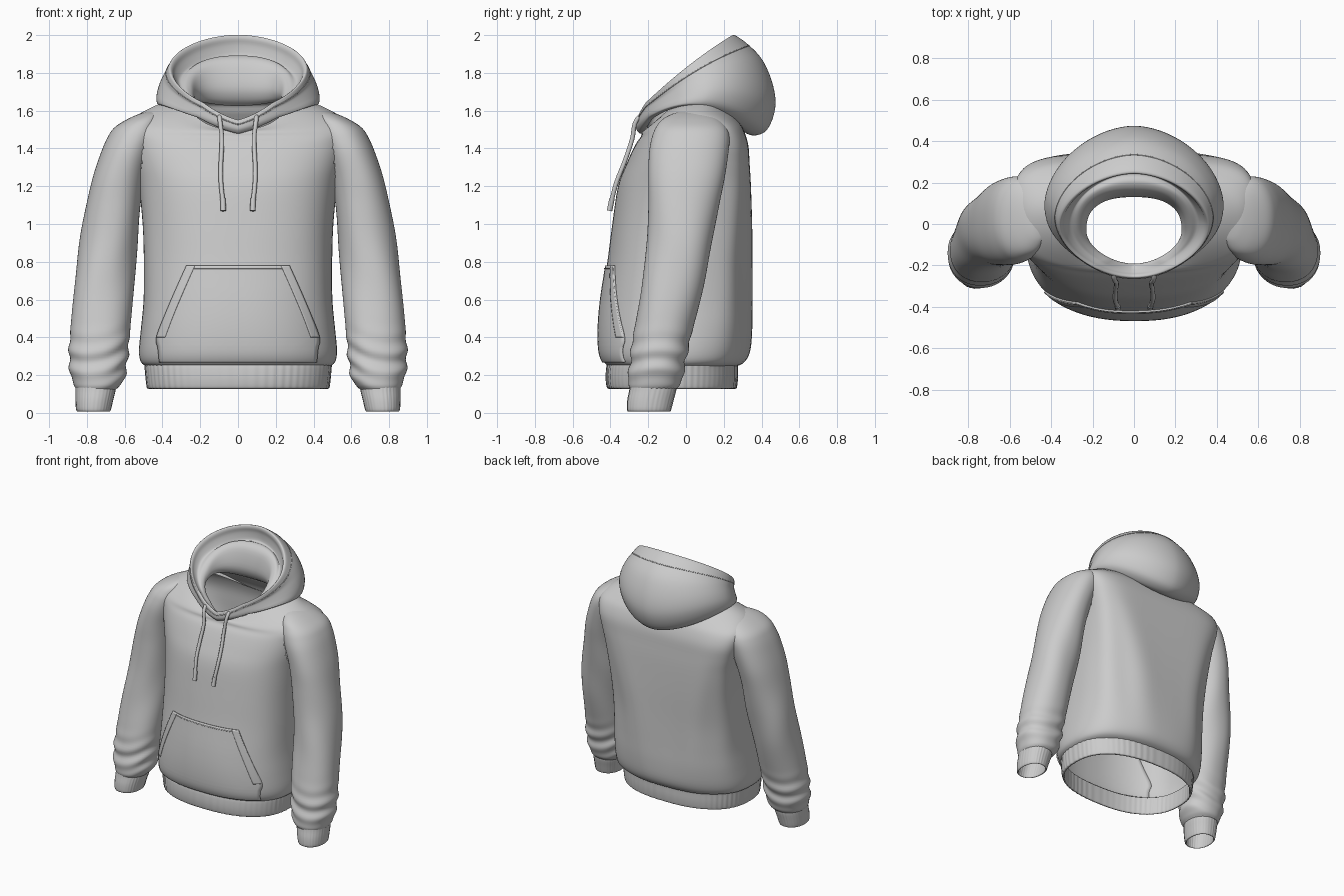
import bpy, bmesh, math
from mathutils import Vector
from mathutils.bvhtree import BVHTree

if "Cube" in bpy.data.objects:
    bpy.data.objects.remove(bpy.data.objects["Cube"])

def spow(v, n):
    return math.copysign(abs(v) ** (2 / n), v)

def dense(rings, k):
    # Catmull-Rom interpolation between key rings
    out = []
    for i in range(len(rings) - 1):
        p = [rings[max(0, min(len(rings) - 1, i + d))] for d in (-1, 0, 1, 2)]
        for j in range(k):
            t = j / k
            out.append([0.5 * (2 * b + (c - a) * t + (2 * a - 5 * b + 4 * c - d) * t * t
                               + (3 * b - a - 3 * c + d) * t ** 3) for a, b, c, d in zip(*p)])
    return out + [list(rings[-1])]

def ring_point(r, a, vee=0, f=1.0):
    # ring: centre x, half width, front y, back y, z at front / side / back, squareness front / back
    cx, hw, yf, yb, zf, zs, zb, n, nb = r
    n = n if math.cos(a) > 0 else nb
    c, s = spow(math.cos(a), n), spow(math.sin(a), n)
    d = min(a, 2 * math.pi - a)
    z = zs + c * (zf - zb) / 2 + c * c * ((zf + zb) / 2 - zs) - vee * max(0, 1 - d / 0.6)
    if vee:  # hood rings narrow towards the throat
        s *= 1 - 0.16 * max(0, c) ** 2
    return Vector((cx + f * hw * s, (yf + yb) / 2 - f * c * (yb - yf) / 2, z))

def loft(name, rings, segs=96, k=4, wrinkle=None, vee=0, mirror=False):
    bm = bmesh.new()
    rows = []
    for r in dense(rings, k):
        row = []
        for i in range(segs):
            a = 2 * math.pi * i / segs
            f = 1 + (wrinkle(a, r[5]) if wrinkle else 0)
            row.append(bm.verts.new(ring_point(r, a, vee, f)))
        rows.append(row)
    for p, q in zip(rows, rows[1:]):
        for i in range(segs):
            j = (i + 1) % segs
            bm.faces.new((p[i], p[j], q[j], q[i]))
    return finish(name, bm, mirror)

def finish(name, bm, mirror=False):
    bmesh.ops.recalc_face_normals(bm, faces=bm.faces)
    for f in bm.faces:
        f.smooth = True
    me = bpy.data.meshes.new(name)
    bm.to_mesh(me)
    bm.free()
    ob = bpy.data.objects.new(name, me)
    bpy.context.collection.objects.link(ob)
    if mirror:
        ob.modifiers.new("Mirror", 'MIRROR').use_mirror_merge = False
    return ob

def tube(name, pts, radius, mirror=False, cyclic=False):
    cu = bpy.data.curves.new(name, 'CURVE')
    cu.dimensions = '3D'
    cu.bevel_depth, cu.bevel_resolution, cu.resolution_u = radius, 3, 6
    cu.use_fill_caps = True
    sp = cu.splines.new('BEZIER')
    sp.bezier_points.add(len(pts) - 1)
    for b, p in zip(sp.bezier_points, pts):
        b.co = p
        b.handle_left_type = b.handle_right_type = 'AUTO'
    sp.use_cyclic_u = cyclic
    ob = bpy.data.objects.new(name, cu)
    bpy.context.collection.objects.link(ob)
    if mirror:
        ob.modifiers.new("Mirror", 'MIRROR')

def flat(z, hw, yf, yb, n=2.4, cx=0, zf=None, zb=None, nb=None):
    return (cx, hw, yf, yb, z if zf is None else zf, z, z if zb is None else zb, n, nb or n)

def gauss(v, m, w):
    return math.exp(-((v - m) / w) ** 2)

# torso with soft vertical folds, squarer across the back
def body_folds(a, z):
    back = max(0, -math.cos(a))
    return (0.016 * back * math.sin(9 * a + z) + 0.005 * math.sin(6 * a + 3 * z)) * gauss(z, 0.75, 0.45)

body = loft("body", [
    flat(0.245, .485, -.405, .265), flat(0.27, .515, -.435, .31), flat(0.33, .525, -.455, .34),
    flat(0.45, .515, -.458, .35, nb=2.6), flat(0.6, .502, -.445, .35, nb=2.8), flat(0.8, .50, -.415, .35, nb=3),
    flat(1.0, .505, -.39, .35, nb=3.6), flat(1.2, .525, -.36, .345, nb=4.5),
    flat(1.32, .55, -.315, .338, 2.6, nb=5), flat(1.42, .575, -.268, .33, 2.8, nb=5),
    flat(1.5, .59, -.24, .305, 2.8, zf=1.46, nb=4.2), flat(1.55, .56, -.235, .275, 2.6, zf=1.48, nb=3.2),
    flat(1.59, .50, -.23, .25, zf=1.49), flat(1.63, .40, -.22, .23, zf=1.495),
    flat(1.65, .27, -.20, .19, zf=1.50, zb=1.63),
], wrinkle=body_folds)

# ribbed waistband, folded to the inside
def rib(count, amp):
    return lambda a, z: amp * math.sin(count * a) * (0.6 + 0.4 * math.sin(5 * a))

loft("waistband", [
    flat(.27, .495, -.41, .28), flat(.25, .495, -.42, .275), flat(.19, .49, -.425, .275), flat(.14, .484, -.42, .27),
    flat(.13, .478, -.412, .264), flat(.14, .468, -.402, .254), flat(.26, .472, -.40, .255),
], segs=320, k=3, wrinkle=rib(64, .004))

# sleeves: sloping shoulder caps, bunched near the wrists
def sleeve_folds(a, z):
    low = gauss(z, .28, .11)
    return (0.05 * low * math.sin(58 * z + 2.2 * math.sin(a) + 1.5 * math.cos(2 * a))
            + 0.022 * gauss(z, .8, .35) * math.sin(9 * z + 3 * a))

def sl(z, x0, x1, y0, y1, zf=None, zb=None):
    return flat(z, (x1 - x0) / 2, y0, y1, 2.2, (x0 + x1) / 2, zf, zb)

sleeves = loft("sleeves", [
    sl(.125, .645, .855, -.295, -.055), sl(.15, .62, .87, -.305, -.03), sl(.20, .595, .885, -.305, -.015),
    sl(.28, .585, .895, -.295, 0), sl(.38, .575, .89, -.285, .02), sl(.5, .565, .882, -.265, .05),
    sl(.7, .55, .865, -.23, .10), sl(.9, .53, .84, -.205, .14), sl(1.1, .515, .802, -.20, .175),
    sl(1.25, .49, .768, -.20, .205), sl(1.38, .45, .725, -.195, .225), sl(1.46, .42, .69, -.18, .23),
    sl(1.51, .41, .655, -.16, .215), sl(1.55, .41, .595, -.13, .18), sl(1.58, .41, .53, -.08, .13),
    sl(1.595, .42, .48, -.03, .07),
], segs=64, k=7, wrinkle=sleeve_folds, mirror=True)

# open the armholes: remove sleeve skin inside the torso and torso skin inside the sleeves
def skin(ob):
    return BVHTree.FromPolygons([v.co for v in ob.data.vertices], [p.vertices[:] for p in ob.data.polygons])

tree, sleeve_tree = skin(body), skin(sleeves)

def buried(p, bvh, cx, cy):
    p = Vector((abs(p.x), p.y, p.z)) if cx else p
    loc, nrm, _, dist = bvh.find_nearest(p)
    out = nrm if nrm.dot(loc - Vector((cx, cy, loc.z - .05))) > 0 else -nrm
    return dist > .02 and (p - loc).dot(out) < 0

def trim(ob, test):
    bm = bmesh.new()
    bm.from_mesh(ob.data)
    bmesh.ops.delete(bm, geom=[v for v in bm.verts if test(v.co)], context='VERTS')
    bm.to_mesh(ob.data)
    bm.free()

trim(sleeves, lambda p: buried(p, tree, 0, 0))
trim(body, lambda p: 1.15 < p.z < 1.57 and abs(p.x) > .45 and buried(p, sleeve_tree, .59, .01))

# ribbed cuffs
loft("cuffs", [
    sl(.16, .645, .86, -.295, -.05), sl(.12, .648, .86, -.30, -.052), sl(.07, .66, .86, -.31, -.065),
    sl(.02, .672, .857, -.312, -.078), sl(.008, .678, .85, -.306, -.084), sl(.02, .685, .845, -.30, -.09),
    sl(.13, .665, .845, -.285, -.07),
], segs=160, k=3, wrinkle=rib(32, .009), mirror=True)

# hood: one skin from the outer neck seam over the rim and back down to the neck hole
def hd(hw, yf, yb, zf, zs, zb, n=2.05, nb=1.8):
    return (0, hw, yf, yb, zf, zs, zb, n, nb)

rim = hd(.365, -.258, .258, 1.60, 1.825, 2.0)
seam = hd(.382, -.264, .335, 1.578, 1.80, 1.945)
loft("hood", [
    hd(.385, -.22, .30, 1.525, 1.625, 1.49, nb=2), hd(.42, -.245, .36, 1.53, 1.63, 1.468),
    hd(.432, -.256, .43, 1.54, 1.655, 1.50), hd(.428, -.262, .472, 1.55, 1.70, 1.61),
    hd(.414, -.264, .462, 1.56, 1.745, 1.73), hd(.396, -.264, .41, 1.57, 1.78, 1.86),
    seam, rim,
    hd(.348, -.246, .242, 1.598, 1.815, 1.985), hd(.335, -.236, .25, 1.585, 1.785, 1.945),
    hd(.31, -.226, .245, 1.575, 1.75, 1.885), hd(.275, -.215, .20, 1.565, 1.74, 1.892, nb=2.3),
    hd(.245, -.20, .155, 1.555, 1.71, 1.85, nb=2.5), hd(.23, -.192, .13, 1.54, 1.665, 1.73, nb=2.5),
    hd(.24, -.192, .15, 1.52, 1.64, 1.66, nb=2.4), hd(.27, -.20, .19, 1.50, 1.64, 1.625, nb=2),
], vee=.05)

# stitched rim seam, half sunk into the hood
N = 64
tube("hood_rim_seam", [ring_point(seam, 2 * math.pi * i / N, .05, .998) for i in range(N)], .003, cyclic=True)

# parts laid on the torso surface
def on_body(x, z, off):
    hit = tree.ray_cast(Vector((x, -1, z)), Vector((0, 1, 0)))[0]
    return Vector((x, hit.y - off, z))

def patch(name, edges, cols, off, thick, mirror=False):
    # edges: (z, left x, right x) rows
    bm = bmesh.new()
    rows = [[bm.verts.new(on_body(x0 + (x1 - x0) * j / cols, z, off)) for j in range(cols + 1)]
            for z, x0, x1 in dense(edges, 8)]
    for p, q in zip(rows, rows[1:]):
        for j in range(cols):
            bm.faces.new((p[j], p[j + 1], q[j + 1], q[j]))
    m = finish(name, bm, mirror).modifiers.new("Thickness", 'SOLIDIFY')
    m.thickness, m.offset = thick, 0

# kangaroo pocket with slanted openings
side = [(.27, .415), (.34, .422), (.40, .43), (.52, .385), (.65, .33), (.78, .272)]
patch("pocket", [(z, -x, x) for z, x in side], 40, .004, .010)
patch("pocket_welts", [(z, x - .045, x) for z, x in side[2:]], 5, .010, .006, mirror=True)
tube("pocket_top_stitch", [on_body(-.265 + .53 * i / 16, .765, .009) for i in range(17)], .003)

# drawstrings with tips
tube("drawstrings", [(.098, -.235, 1.575), (.096, -.262, 1.55), (.085, -.285, 1.45), (.09, -.325, 1.33),
                     (.09, -.368, 1.22), (.08, -.395, 1.12)], .012, mirror=True)
tube("drawstring_tips", [(.08, -.392, 1.135), (.078, -.405, 1.07)], .0145, mirror=True)
